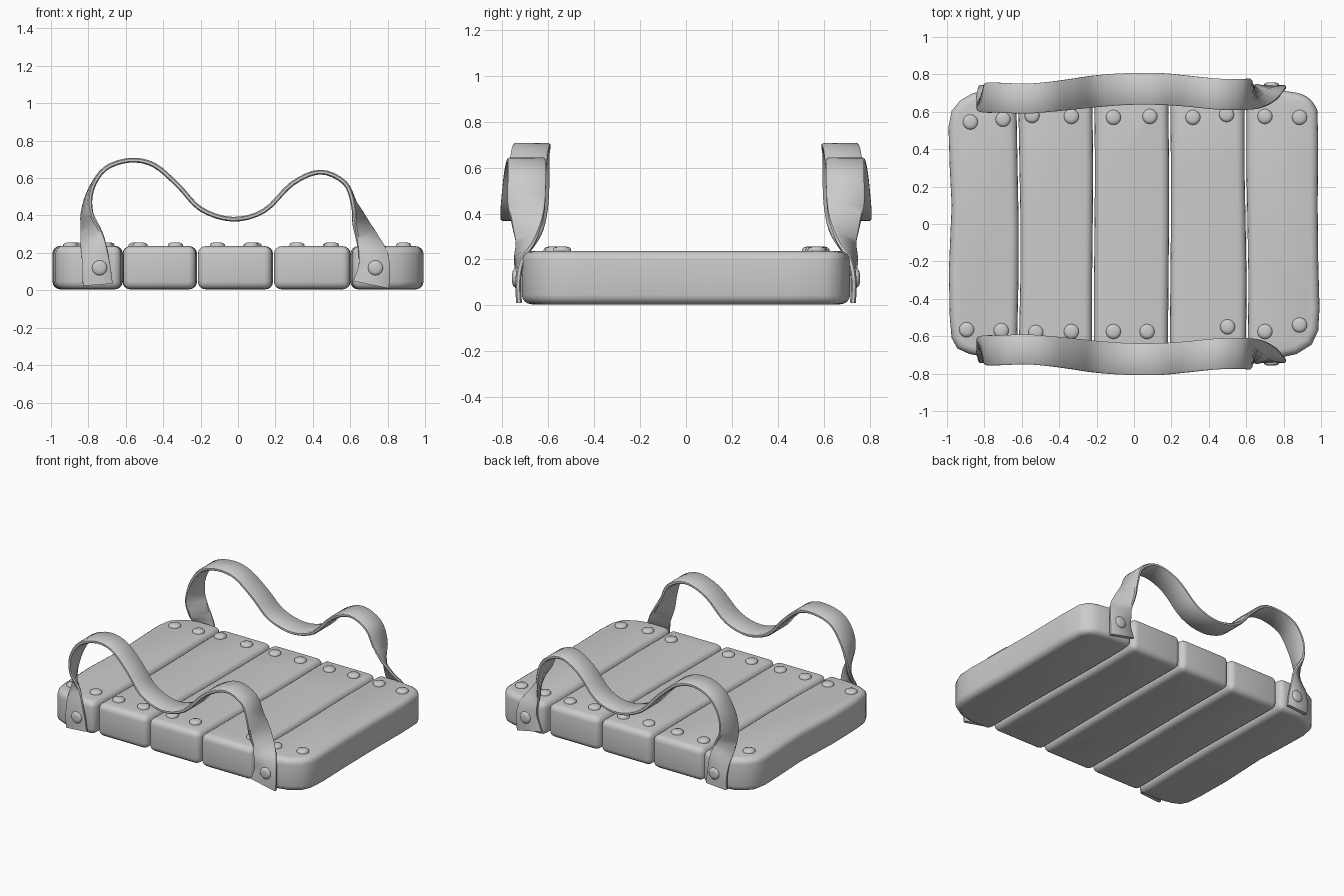
import bpy, bmesh, math
from mathutils import Vector

if "Cube" in bpy.data.objects:
    bpy.data.objects.remove(bpy.data.objects["Cube"])

grey = bpy.data.materials.new("plain grey")
grey.diffuse_color = (0.6, 0.6, 0.6, 1)
grey.use_nodes = True
grey.node_tree.nodes["Principled BSDF"].inputs["Base Color"].default_value = grey.diffuse_color


def finish(name, bm, angle=50):
    bmesh.ops.recalc_face_normals(bm, faces=bm.faces)
    me = bpy.data.meshes.new(name)
    bm.to_mesh(me)
    bm.free()
    me.materials.append(grey)
    ob = bpy.data.objects.new(name, me)
    bpy.context.collection.objects.link(ob)
    bpy.ops.object.select_all(action='DESELECT')
    ob.select_set(True)
    bpy.context.view_layer.objects.active = ob
    bpy.ops.object.shade_smooth_by_angle(angle=math.radians(angle))
    return ob


def plank(name, outline, top):
    # extruded board outline with softly worn edges
    bm = bmesh.new()
    f = bm.faces.new([bm.verts.new((x, y, 0.005)) for x, y in outline])
    up = bmesh.ops.extrude_face_region(bm, geom=[f])
    bmesh.ops.translate(bm, vec=(0, 0, top - 0.005),
                        verts=[v for v in up['geom'] if isinstance(v, bmesh.types.BMVert)])
    bmesh.ops.recalc_face_normals(bm, faces=bm.faces)
    sharp = [e for e in bm.edges if e.calc_face_angle(0) > math.radians(38)]
    bmesh.ops.bevel(bm, geom=sharp, offset=0.042, segments=4, profile=0.5,
                    affect='EDGES', clamp_overlap=True)
    finish(name, bm, 60)


# Seams between the boards, gently wavy along y
def seam(x, amp, phase, side):
    ys = [-0.6, -0.3, 0.0, 0.3, 0.6]
    return [(x + amp * math.sin(4 * y + phase) + side * 0.005, y) for y in ys]


seams = [(-0.617, 0.006, 2.0), (-0.217, 0.003, 0.5), (0.19, 0.003, 1.0), (0.601, 0.006, 3.0)]

# Three inner boards
for i in range(3):
    left = seam(*seams[i], 1)
    right = seam(*seams[i + 1], -1)
    end = 0.70
    outline = ([(left[0][0], -end)] + [(right[0][0], -end)] + right
               + [(right[-1][0], end), (left[-1][0], end)] + left[::-1])
    plank(f"inner_plank_{i + 1}", outline, 0.236)

# Two outer boards with rounded outside corners
inner_left = seam(*seams[0], -1)
plank("left_plank", [(-0.625, 0.715)] + inner_left[::-1] + [
    (-0.625, -0.715), (-0.80, -0.71), (-0.88, -0.695), (-0.945, -0.665), (-0.975, -0.61),
    (-0.985, -0.5), (-0.99, -0.25), (-0.975, 0.1), (-0.985, 0.3), (-0.992, 0.52),
    (-0.975, 0.605), (-0.93, 0.66), (-0.86, 0.70), (-0.78, 0.715)], 0.238)
inner_right = seam(*seams[3], 1)
plank("right_plank", [(0.61, -0.715)] + inner_right + [
    (0.61, 0.715), (0.78, 0.715), (0.88, 0.70), (0.945, 0.675), (0.98, 0.61),
    (0.985, 0.45), (0.982, 0.1), (0.985, -0.2), (0.992, -0.45), (0.985, -0.57),
    (0.95, -0.645), (0.87, -0.695), (0.78, -0.715)], 0.236)


# Carrying straps: x, y, z, width, angle of the flat width (0 = along x, -90 = along y)
stations = [
    (-0.750, -0.728, 0.030, 0.160, 0), (-0.757, -0.730, 0.120, 0.150, 0),
    (-0.770, -0.720, 0.220, 0.140, -15), (-0.790, -0.685, 0.320, 0.140, -45),
    (-0.808, -0.675, 0.420, 0.150, -72), (-0.785, -0.675, 0.540, 0.160, -87),
    (-0.710, -0.675, 0.650, 0.160, -90), (-0.580, -0.670, 0.695, 0.160, -90),
    (-0.450, -0.680, 0.670, 0.160, -90), (-0.320, -0.695, 0.560, 0.165, -90),
    (-0.200, -0.710, 0.435, 0.170, -90), (-0.030, -0.722, 0.380, 0.170, -90),
    (0.140, -0.722, 0.425, 0.170, -90), (0.290, -0.710, 0.570, 0.165, -90),
    (0.440, -0.695, 0.632, 0.165, -90), (0.570, -0.692, 0.575, 0.165, -90),
    (0.622, -0.695, 0.460, 0.165, -95), (0.655, -0.690, 0.360, 0.150, -122),
    (0.690, -0.695, 0.280, 0.140, -148), (0.720, -0.722, 0.200, 0.155, -170),
    (0.728, -0.730, 0.120, 0.170, -180), (0.712, -0.728, 0.030, 0.195, -180)]


def smooth_path(pts, steps):
    out = []
    for i in range(len(pts) - 1):
        p = [pts[max(i - 1, 0)], pts[i], pts[i + 1], pts[min(i + 2, len(pts) - 1)]]
        for k in range(steps):
            t = k / steps
            out.append([0.5 * (2 * b + (c - a) * t + (2 * a - 5 * b + 4 * c - d) * t * t
                               + (3 * b - a - 3 * c + d) * t ** 3) for a, b, c, d in zip(*p)])
    return out + [list(pts[-1])]


def strap(name, side):
    path = smooth_path(stations, 4)
    bm = bmesh.new()
    rings = []
    for i, (x, y, z, width, ang) in enumerate(path):
        a, b = path[max(i - 1, 0)], path[min(i + 1, len(path) - 1)]
        t = (Vector(b[:3]) - Vector(a[:3])).normalized()
        w = Vector((math.cos(math.radians(ang)), math.sin(math.radians(ang)), 0))
        w = (w - t * w.dot(t)).normalized()
        n = t.cross(w)
        h, th = width / 2, 0.0125
        ring = []
        # flat section with chamfered edges
        for u, v in [(-h, -th / 2), (-h + .008, -th), (h - .008, -th), (h, -th / 2),
                     (h, th / 2), (h - .008, th), (-h + .008, th), (-h, th / 2)]:
            p = Vector((x, y, z)) + w * u + n * v
            p.y *= -side
            ring.append(bm.verts.new(p))
        rings.append(ring)
    for r, s in zip(rings, rings[1:]):
        for k in range(8):
            bm.faces.new((r[k], r[(k + 1) % 8], s[(k + 1) % 8], s[k]))
    bm.faces.new(rings[0])
    bm.faces.new(rings[-1])
    finish(name, bm, 40)


strap("front_strap", -1)
strap("back_strap", 1)


# Domed rivet heads
def rivet(name, pos, direction, r=0.04, height=0.022):
    bm = bmesh.new()
    rows = [(r, -0.012), (r, height * 0.4), (r * 0.85, height * 0.75), (r * 0.5, height * 0.95)]
    rot = Vector((0, 0, 1)).rotation_difference(Vector(direction))
    rings = [[bm.verts.new(Vector(pos) + rot @ Vector((q * math.cos(k * math.pi / 8),
                                                      q * math.sin(k * math.pi / 8), h)))
              for k in range(16)] for q, h in rows]
    for a, b in zip(rings, rings[1:]):
        for k in range(16):
            bm.faces.new((a[k], a[(k + 1) % 16], b[(k + 1) % 16], b[k]))
    bm.faces.new(rings[0])
    bm.faces.new(rings[-1])
    finish(name, bm, 50)


back = [(-.875, .545), (-.70, .56), (-.545, .58), (-.335, .575), (-.11, .57),
        (.085, .575), (.315, .57), (.495, .585), (.70, .575), (.885, .57)]
front = [(-.895, -.565), (-.71, -.57), (-.525, -.58), (-.335, -.575), (-.11, -.575),
         (.07, -.575), (.50, -.55), (.70, -.575), (.885, -.54)]
for i, (x, y) in enumerate(back + front):
    rivet(f"board_rivet_{i + 1}", (x, y, 0.235), (0, 0, 1))
for side, label in ((-1, "front"), (1, "back")):
    for x, end in ((-0.74, "left"), (0.735, "right")):
        rivet(f"{label}_{end}_strap_rivet", (x, side * 0.74, 0.12), (0, side, 0), 0.04, 0.018)
